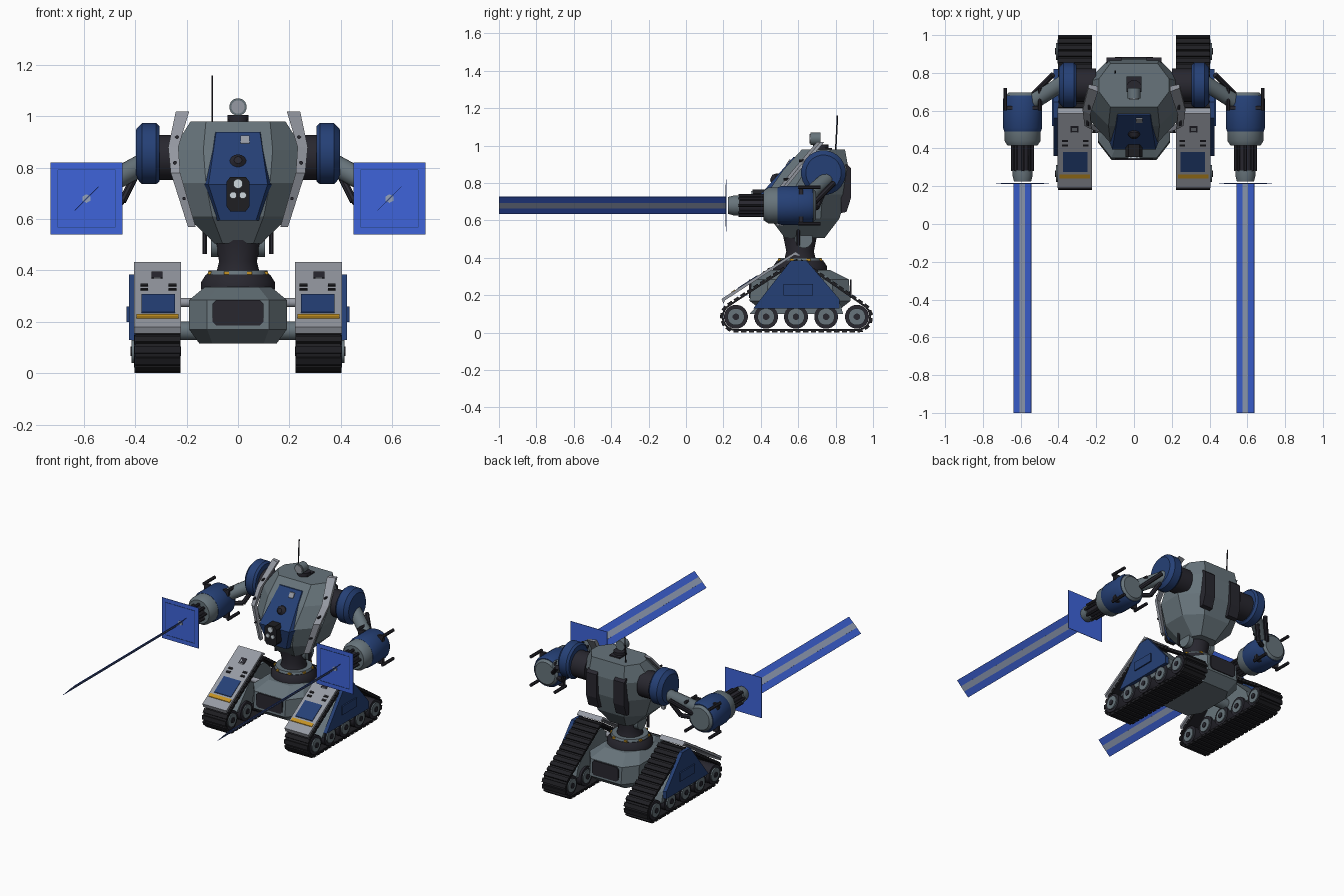
import bpy, bmesh, math
from mathutils import Vector, Matrix
from mathutils.geometry import convex_hull_2d

if "Cube" in bpy.data.objects:
    bpy.data.objects.remove(bpy.data.objects["Cube"])


def mat(name, r, g, b):
    m = bpy.data.materials.new(name)
    lin = [((c / 255 + 0.055) / 1.055) ** 2.4 for c in (r, g, b)]
    m.diffuse_color = (*lin, 1)
    m.use_nodes = True
    m.node_tree.nodes["Principled BSDF"].inputs["Base Color"].default_value = m.diffuse_color
    return m


SLATE = mat("slate grey", 103, 116, 123)
LIGHT = mat("light grey", 150, 154, 163)
NAVY = mat("navy blue", 37, 64, 118)
BEAM = mat("beam blue", 62, 100, 218)
CORE = mat("beam core", 150, 163, 188)
DARK = mat("dark metal", 40, 39, 47)
RUBBER = mat("black rubber", 30, 30, 34)
YELLOW = mat("amber yellow", 195, 145, 35)
GLASS = mat("pale glass", 205, 215, 222)


def finish(name, bm, m, smooth=False):
    bmesh.ops.recalc_face_normals(bm, faces=bm.faces[:])
    me = bpy.data.meshes.new(name)
    bm.to_mesh(me)
    bm.free()
    me.materials.append(m)
    if smooth:
        me.shade_smooth()
        me.set_sharp_from_angle(angle=math.radians(35))
    ob = bpy.data.objects.new(name, me)
    bpy.context.collection.objects.link(ob)
    return ob


def loft(name, rings, m, smooth=False):
    """Skin equal-length rings of points and cap both ends."""
    bm = bmesh.new()
    vs = [[bm.verts.new(p) for p in r] for r in rings]
    n = len(rings[0])
    for a, b in zip(vs, vs[1:]):
        for i in range(n):
            j = (i + 1) % n
            bm.faces.new((a[i], a[j], b[j], b[i]))
    bm.faces.new(vs[0])
    bm.faces.new(vs[-1])
    return finish(name, bm, m, smooth)


def prism_x(name, yz, x0, x1, m):
    return loft(name, [[(x, y, z) for y, z in yz] for x in (x0, x1)], m)


def box(name, x, y, z, m):
    return prism_x(name, [(y[0], z[0]), (y[1], z[0]), (y[1], z[1]), (y[0], z[1])], x[0], x[1], m)


def lathe(name, start, end, prof, m, n=20):
    """Revolve (fraction, radius) pairs about the line start-end."""
    a, b = Vector(start), Vector(end)
    q = (b - a).to_track_quat('Z', 'Y')
    ang = [2 * math.pi * (i + 0.5) / n for i in range(n)]
    rings = [[a.lerp(b, t) + q @ Vector((r * math.cos(k), r * math.sin(k), 0)) for k in ang] for t, r in prof]
    return loft(name, rings, m, n > 10)


def rod(name, a, b, r, m, n=12):
    return lathe(name, a, b, [(0, r), (1, r)], m, n)


def octagon(z, hx, y0, y1, cx, cy):
    return [(-hx + cx, y0, z), (hx - cx, y0, z), (hx, y0 + cy, z), (hx, y1 - cy, z),
            (hx - cx, y1, z), (-hx + cx, y1, z), (-hx, y1 - cy, z), (-hx, y0 + cy, z)]


# Chassis between the tracks
loft("chassis", [octagon(.115, .15, .41, .81, .05, .08), octagon(.17, .19, .34, .88, .07, .09),
                 octagon(.285, .19, .35, .87, .07, .09), octagon(.335, .13, .45, .77, .05, .08)], SLATE)
panel = [(-.10, .2), (-.085, .185), (.085, .185), (.10, .2), (.10, .27), (.085, .285), (-.085, .285), (-.10, .27)]
for nm, y in (("chassis_front_panel", .338), ("chassis_rear_panel", .876)):
    loft(nm, [[(x, yy, z) for x, z in panel] for yy in (y, y + .009)], DARK)

# Turret ring and waist
C = .61
lathe("turret_base", (0, C, .325), (0, C, .385), [(0, .145), (.5, .145), (1, .125)], DARK, 24)
lathe("turret_ring", (0, C, .383), (0, C, .4), [(0, .122), (1, .115)], SLATE, 24)
for i in range(8):
    a = math.pi * (i + .5) / 4
    x, y = .116 * math.cos(a), C + .116 * math.sin(a)
    box("ring_lamp", (x - .01, x + .01), (y - .01, y + .01), (.384, .396), YELLOW)
lathe("waist", (0, C, .395), (0, C, .53), [(0, .085), (.3, .075), (1, .095)], DARK, 16)

# Torso shell
loft("torso", [octagon(.505, .09, .53, .74, .03, .05), octagon(.61, .20, .45, .82, .10, .10),
               octagon(.74, .245, .43, .86, .12, .13), octagon(.87, .255, .52, .87, .12, .12),
               octagon(.98, .185, .62, .85, .06, .08)], SLATE)
# Cockpit canopy
loft("canopy", [[(-w, yb, z), (-f, yf, z), (f, yf, z), (w, yb, z)] for z, w, f, yb, yf in
                ((.595, .095, .07, .50, .425), (.735, .155, .115, .50, .395), (.94, .11, .085, .66, .575))], NAVY)
prism_x("canopy_glint", [(.535, .90), (.535, .893), (.56, .925), (.552, .925)], .01, .045, LIGHT)
lathe("canopy_dome", (0, .50, .81), (0, .455, .83), [(0, .036), (.6, .033), (1, .015)], DARK, 14)

# Chest camera with three lenses
cam = [(-.045, .65), (-.03, .63), (.03, .63), (.045, .65), (.045, .745), (.03, .765), (-.03, .765), (-.045, .745)]
loft("camera_housing", [[(x, y, z) for x, z in cam] for y in (.45, .355)], RUBBER)
for x, z, r in ((0, .738, .019), (-.019, .693, .014), (.019, .693, .014)):
    rod("camera_lens", (x, .36, z), (x, .348, z), r, GLASS)

# Sensor head and antenna on top
rod("sensor_base", (0, .72, .975), (0, .72, 1.005), .042, DARK, 12)
rod("sensor_head", (0, .665, 1.037), (0, .72, 1.037), .034, SLATE, 16)
rod("sensor_lens", (0, .66, 1.037), (0, .666, 1.037), .026, LIGHT, 16)
box("top_hatch", (-.04, .04), (.70, .78), (.975, .988), DARK)
rod("antenna", (-.10, .80, .97), (-.10, .81, 1.16), .004, DARK, 6)

# Belt outline: hull around the end wheels and the top idler
WHEELS = [.267, .428, .588, .749, .914]


def belt_outline(extra):
    pts = []
    for cy, cz, r in ((WHEELS[0], .085, .066), (WHEELS[-1], .085, .066), (.60, .345, .03)):
        pts += [Vector((cy + (r + extra) * math.cos(k * math.pi / 12), cz + (r + extra) * math.sin(k * math.pi / 12)))
                for k in range(24)]
    return [pts[i] for i in convex_hull_2d(pts)]


def belt(name, x0, x1):
    outer, inner = belt_outline(.010), belt_outline(0)
    bm = bmesh.new()
    n = len(outer)
    vs = [[bm.verts.new((x, p.x, p.y)) for p in loop] for x, loop in
          ((x0, outer), (x1, outer), (x1, inner), (x0, inner))]
    for k in range(4):
        a, b = vs[k], vs[(k + 1) % 4]
        for i in range(n):
            bm.faces.new((a[i], a[(i + 1) % n], b[(i + 1) % n], b[i]))
    finish(name, bm, RUBBER)
    # evenly spaced lugs along the belt
    seg = [(outer[i], outer[(i + 1) % n]) for i in range(n)]
    total = sum((b - a).length for a, b in seg)
    count, bm, dist, k = 46, bmesh.new(), 0, 0
    for a, b in seg:
        ln = (b - a).length
        while k < count and (k * total / count) < dist + ln:
            p = a.lerp(b, (k * total / count - dist) / ln)
            d = b - a
            M = (Matrix.Translation((( x0 + x1) / 2, p.x, p.y)) @ Matrix.Rotation(math.atan2(d.y, d.x), 4, 'X')
                 @ Matrix.Diagonal((x1 - x0 + .006, .028, .018, 1)))
            bmesh.ops.create_cube(bm, size=1, matrix=M)
            k += 1
        dist += ln
    finish(name + "_lugs", bm, RUBBER)


def slope(y):
    return .235 + .64 * (y - .275)


def decal(name, s, x0, x1, y0, y1, m):
    """Thin plate lying on the sloping fender."""
    prism_x(name, [(y0, slope(y0) - .002), (y1, slope(y1) - .002), (y1, slope(y1) + .004), (y0, slope(y0) + .004)],
            s * x0, s * x1, m)


for s in (-1, 1):
    # Track unit
    belt("track_belt", *sorted((s * .226, s * .40)))
    for y in WHEELS:
        rod("road_wheel", (s * .235, y, .085), (s * .405, y, .085), .064, DARK, 20)
        for xa, xb in ((.228, .235), (.405, .414)):
            rod("wheel_hub", (s * xa, y, .085), (s * xb, y, .085), .046, SLATE, 16)
        rod("wheel_cap", (s * .222, y, .085), (s * .419, y, .085), .018, DARK, 10)
    prism_x("track_frame", [(.34, .10), (.84, .10), (.82, .17), (.65, .335), (.55, .335)], s * .25, s * .40, SLATE)
    prism_x("side_cover", [(.36, .13), (.82, .13), (.82, .18), (.645, .385), (.56, .385)], s * .40, s * .425, NAVY)
    box("cover_rib", (s * .425, s * .434), (.52, .68), (.20, .26), NAVY)
    # Axles
    rod("upper_axle", (s * .10, .50, .275), (s * .30, .50, .275), .018, LIGHT)
    rod("lower_axle", (s * .10, .61, .165), (s * .30, .61, .165), .037, SLATE)
    # Sloping fender with its markings
    prism_x("fender", [(.20, .155), (.19, slope(.19)), (.585, slope(.585)), (.615, slope(.585) - .02),
                       (.60, slope(.585) - .025), (.58, slope(.58) - .016), (.208, slope(.19) - .008)],
            s * .222, s * .405, LIGHT)
    decal("fender_window", s, .245, .375, .275, .382, NAVY)
    decal("fender_stripe", s, .232, .395, .242, .262, YELLOW)
    for x0 in (.24, .35):
        for y0 in (.41, .435):
            decal("fender_slot", s, x0, x0 + .03, y0, y0 + .011, RUBBER)
    decal("fender_lamp_rim", s, .294, .336, .485, .52, DARK)
    decal("fender_lamp", s, .302, .328, .483, .505, GLASS)

    # Upright armour strip beside the chest
    strip = [(1.02, .19, .242, .70), (.88, .232, .272, .58), (.78, .225, .262, .50), (.57, .165, .195, .48)]
    loft("armour_strip", [[(s * a, y, z), (s * b, y + .02, z), (s * b, y + .04, z), (s * a, y + .03, z)]
                          for z, a, b, y in strip], LIGHT)
    for z, x, y in ((.92, .238, .605), (.82, .246, .52), (.68, .21, .485)):
        rod("strip_bolt", (s * x, y, z), (s * x, y + .03, z), .007, DARK, 8)
    # Back panels, hip discs and hanging pins
    prism_x("back_panel", [(.83, .64), (.858, .645), (.882, .72), (.882, .88), (.86, .90), (.83, .90)],
            s * .065, s * .145, DARK)
    rod("hip_disc", (s * .07, .63, .50), (s * .105, .63, .50), .048, SLATE, 16)
    rod("hip_pin", (s * .13, .60, .465), (s * .13, .60, .56), .009, DARK, 8)

    # Shoulder
    rod("shoulder_joint", (s * .20, .735, .84), (s * .315, .735, .84), .088, DARK, 20)
    lathe("shoulder", (s * .305, .735, .855), (s * .397, .735, .855),
          [(0, .108), (.15, .12), (.75, .12), (1, .095)], NAVY, 24)
    # Upper arm and its pistons
    rod("upper_arm", (s * .37, .75, .815), (s * .56, .63, .71), .042, SLATE, 14)
    rod("arm_piston", (s * .43, .79, .80), (s * .53, .69, .70), .015, DARK, 8)
    rod("lower_piston", (s * .405, .74, .76), (s * .45, .70, .67), .015, DARK, 8)
    rod("piston_link", (s * .45, .70, .67), (s * .53, .66, .66), .015, DARK, 8)

    # Forearm, pointing forward
    X, Z = s * .59, .68

    def along(name, y0, y1, prof, m, n=20):
        lathe(name, (X, y0, Z), (X, y1, Z), prof, m, n)

    along("forearm_cap", .695, .66, [(0, .075), (.4, .09), (1, .09)], SLATE)
    along("forearm_sleeve", .68, .49, [(0, .095), (.1, .105), (.9, .105), (1, .098)], NAVY)
    along("forearm_collar", .50, .415, [(0, .097), (.7, .097), (1, .08)], SLATE)
    along("barrel", .42, .245, [(0, .045), (1, .04)], DARK, 16)
    for k in range(8):
        a = k * math.pi / 4
        px, pz = X + .052 * math.cos(a), Z + .052 * math.sin(a)
        rod("barrel_rib", (px, .42, pz), (px, .28, pz), .010, DARK, 8)
    along("barrel_ring", .285, .225, [(0, .054), (.5, .054), (1, .046)], SLATE, 16)
    for dx in (-1, 1):
        for dz in (-1, 1):
            px, pz = X + dx * .092, Z + dz * .098
            rod("forearm_fin", (px, .60, pz), (px, .72, pz), .011, DARK, 8)
            box("fin_mount", (px - dx * .04, px), (.605, .625), (pz - dz * .04, pz), DARK)

    # Energy shield square with a thin frame line and centre hexagon
    box("shield_square", (X - .14, X + .14), (.214, .217), (Z - .14, Z + .14), BEAM)
    for d in (-1, 1):
        box("shield_line", (X - .112, X + .112), (.2125, .2145), (Z + d * .112 - .0015, Z + d * .112 + .0015), NAVY)
        box("shield_line", (X + d * .112 - .0015, X + d * .112 + .0015), (.2125, .2145), (Z - .112, Z + .112), NAVY)
    along("shield_hexagon", .2145, .2115, [(0, .017), (1, .017)], CORE, 6)

    # Flat energy blade, tilted half way, with a pale centre band
    for nm, h, t, m in (("energy_blade", .046, .0008, BEAM), ("blade_core", .014, .0016, CORE)):
        cross = [(X - h - t, Z - h + t), (X + h - t, Z + h + t), (X + h + t, Z + h - t), (X - h + t, Z - h - t)]
        loft(nm, [[(x, y, z) for x, z in cross] for y in (-1, .213)], m)
